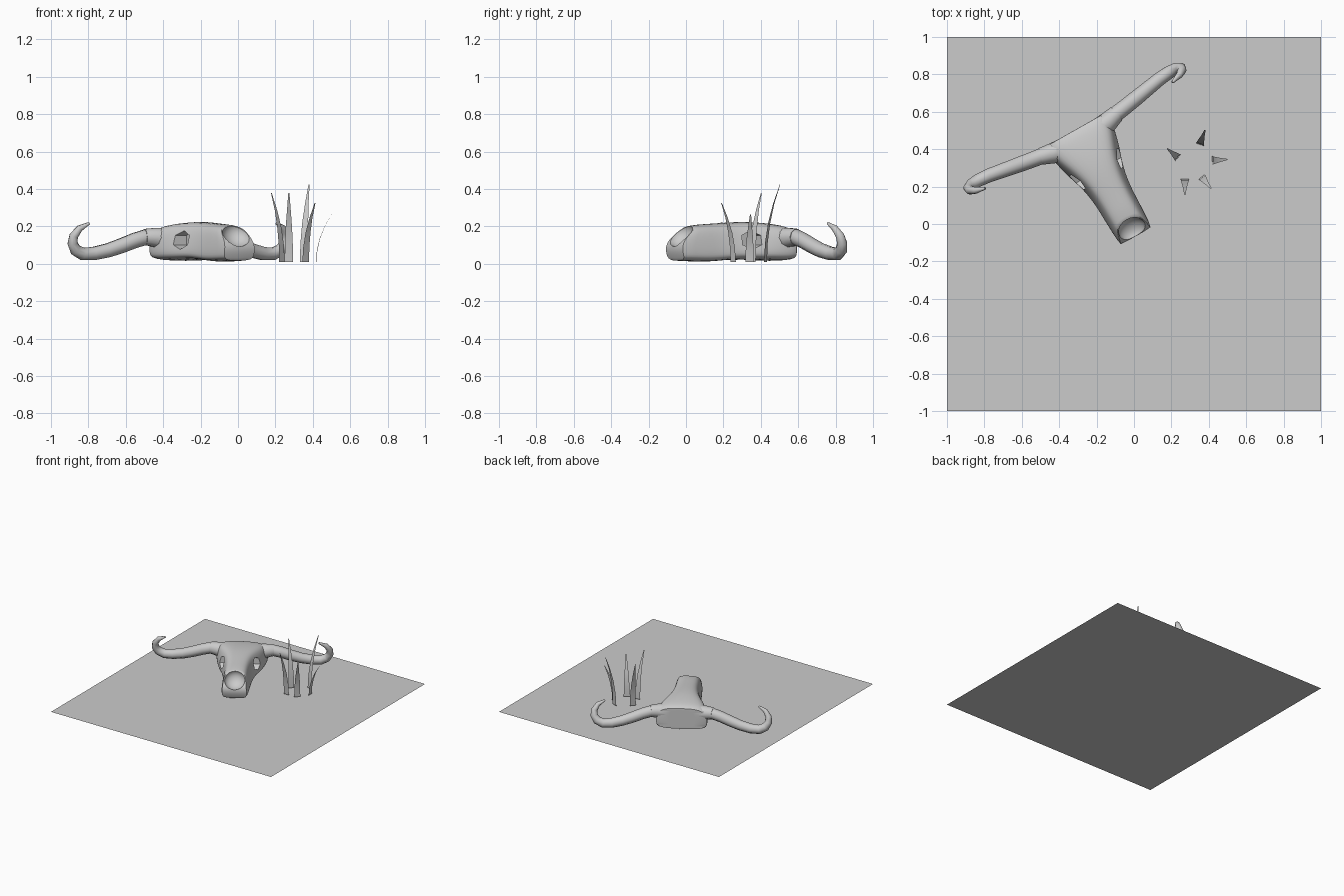
import bpy, bmesh, math
from mathutils import Matrix, Vector

if "Cube" in bpy.data.objects:
    bpy.data.objects.remove(bpy.data.objects["Cube"])

# skull frame: local x = sideways, local -y = towards the muzzle
M = Matrix.Translation((-0.312, 0.505, 0)) @ Matrix.Rotation(math.radians(29.5), 4, 'Z')


def add_object(name, mesh):
    ob = bpy.data.objects.new(name, mesh)
    bpy.context.collection.objects.link(ob)
    return ob


def from_bmesh(name, bm):
    bmesh.ops.recalc_face_normals(bm, faces=bm.faces)
    mesh = bpy.data.meshes.new(name)
    bm.to_mesh(mesh)
    bm.free()
    return add_object(name, mesh)


def evaluated_mesh(ob):
    deps = bpy.context.evaluated_depsgraph_get()
    return bpy.data.meshes.new_from_object(ob.evaluated_get(deps))


def smooth(ob, angle=40):
    bpy.ops.object.select_all(action='DESELECT')
    ob.select_set(True)
    bpy.context.view_layer.objects.active = ob
    bpy.ops.object.shade_smooth_by_angle(angle=math.radians(angle))


def tube(name, path, side):
    """Tapered tube through (sideways, forward, z, radius) points."""
    cu = bpy.data.curves.new(name, 'CURVE')
    cu.dimensions = '3D'
    cu.bevel_depth = 1
    cu.bevel_resolution = 3
    cu.use_fill_caps = True
    sp = cu.splines.new('POLY')
    sp.points.add(len(path) - 1)
    for p, (u, v, z, r) in zip(sp.points, path):
        p.co = (*(M @ Vector((u * side, -v, z))), 1)
        p.radius = r
    tmp = add_object(name + "_curve", cu)
    mesh = evaluated_mesh(tmp)
    bpy.data.objects.remove(tmp)
    smooth(add_object(name, mesh), 50)


# ground
bm = bmesh.new()
bmesh.ops.create_grid(bm, x_segments=1, y_segments=1, size=1)
from_bmesh("ground", bm)

# skull: lofted sections (forward, bottom half width, top half width, z bottom, z top)
stations = [(0, .19, .18, .02, .19), (.03, .195, .185, .015, .207), (.1, .185, .17, .015, .218),
            (.2, .165, .125, .02, .226), (.3, .125, .095, .025, .224), (.42, .108, .085, .012, .216),
            (.5, .108, .085, .01, .212), (.55, .098, .082, .015, .205)]


def muzzle_slant(z):
    return .675 - (z - .1) * 1.2 if z > .1 else .675 - (.1 - z) * .45


bm = bmesh.new()
rings = []
for k, (v, wb, wt, zb, zt) in enumerate(stations):
    half = [(wb * .85, zb), (wb, zb + .03), ((wb + wt) / 2 + .004, zb + (zt - zb) * .5),
            (wt, zt - .03), (wt * .65, zt)]
    ring = half + [(-x, z) for x, z in reversed(half)]
    last = k == len(stations) - 1
    rings.append([bm.verts.new(M @ Vector((x, -(muzzle_slant(z) if last else v), z))) for x, z in ring])
n = len(rings[0])
for a, b in zip(rings, rings[1:]):
    for i in range(n):
        j = (i + 1) % n
        bm.faces.new((a[i], a[j], b[j], b[i]))
crease = bm.edges.layers.float.new('crease_edge')
for ring in (rings[0], rings[-1]):
    for i in range(4):
        bm.faces.new((ring[i], ring[i + 1], ring[n - 2 - i], ring[n - 1 - i]))
    for i in range(n):
        bm.edges.get((ring[i], ring[(i + 1) % n]))[crease] = .7
skull = from_bmesh("skull_raw", bm)
skull.modifiers.new("subdivide", 'SUBSURF').levels = 2

# cutters: hexagonal eye sockets and the slanted nose cavity
cutters = []
for s in (-1, 1):
    bm = bmesh.new()
    bmesh.ops.create_cone(bm, cap_ends=True, segments=6, radius1=1, radius2=1, depth=.2,
                          matrix=M @ Matrix.Translation((s * .17, -.25, .127))
                          @ Matrix.Rotation(math.pi / 2, 4, 'Y')
                          @ Matrix.Diagonal((.05, .058, 1, 1)) @ Matrix.Rotation(math.pi / 6, 4, 'Z'))
    cutters.append(from_bmesh("eye_cutter", bm))
bm = bmesh.new()
bmesh.ops.create_uvsphere(bm, u_segments=20, v_segments=12, radius=1,
                          matrix=M @ Matrix.Translation((0, -.618, .158))
                          @ Matrix.Rotation(math.atan2(.105, .125), 4, 'X')
                          @ Matrix.Diagonal((.078, .078, .06, 1)))
cutters.append(from_bmesh("nose_cutter", bm))
for c in cutters:
    c.hide_render = True
    mod = skull.modifiers.new("cut", 'BOOLEAN')
    mod.operation = 'DIFFERENCE'
    mod.solver = 'EXACT'
    mod.object = c
mesh = evaluated_mesh(skull)
for o in cutters + [skull]:
    bpy.data.objects.remove(o)
smooth(add_object("skull", mesh))

# horns and the bony sockets that hold them
horn = [(.18, .04, .145, .042), (.23, .034, .142, .043), (.29, .025, .125, .042), (.37, .012, .095, .041),
        (.44, 0, .072, .039), (.52, -.014, .055, .037), (.585, -.02, .053, .035), (.63, -.018, .075, .032),
        (.652, -.01, .11, .028), (.652, .003, .15, .024), (.625, .02, .19, .018), (.575, .035, .217, .007)]
socket = [(.11, .06, .135, .06), (.17, .05, .14, .055), (.215, .038, .143, .048), (.232, .034, .142, .046)]
for side, label in ((-1, "left"), (1, "right")):
    tube(label + "_horn", horn, side)
    tube(label + "_horn_socket", socket, side)

# grass blades: base (x, y), tip (x, y, z)
blades = [((.235, .355), (.178, .403, .38)), ((.272, .24), (.272, .155, .38)),
          ((.352, .425), (.38, .503, .425)), ((.362, .252), (.412, .19, .325)),
          ((.418, .34), (.5, .345, .265))]
for k, (base, tip) in enumerate(blades):
    lean = Vector((tip[0] - base[0], tip[1] - base[1], 0))
    across = Vector((-lean.y, lean.x, 0)).normalized()
    bm = bmesh.new()
    prev = None
    for t, w in ((0, .023), (.25, .021), (.5, .017), (.75, .01), (1, .003)):
        c = Vector((*base, .01 + (tip[2] - .01) * t)) + lean * t ** 2
        row = [bm.verts.new(c - across * w), bm.verts.new(c + across * w)]
        if prev:
            bm.faces.new((prev[0], prev[1], row[1], row[0]))
        prev = row
    smooth(from_bmesh(f"grass_blade_{k + 1}", bm))
